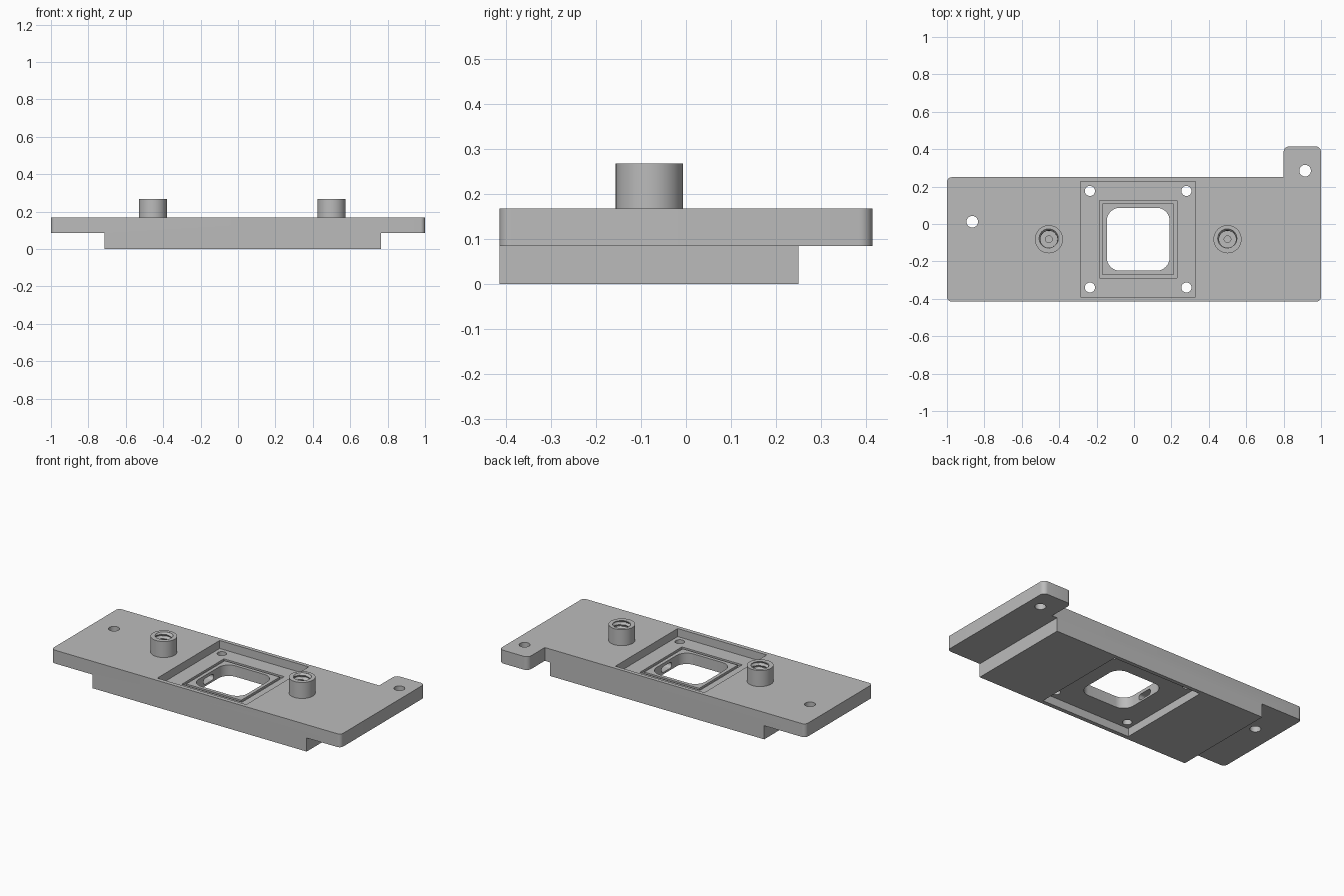
import bpy, bmesh, math
from mathutils import Vector, Matrix

if "Cube" in bpy.data.objects:
    bpy.data.objects.remove(bpy.data.objects["Cube"])

TOP, STEP, BOSS_TOP = 0.168, 0.085, 0.268
CX, CY = 0.0225, -0.0815           # centre of the window and its pockets

grey = bpy.data.materials.new("plain grey")
grey.diffuse_color = (0.5, 0.5, 0.5, 1)
grey.use_nodes = True
grey.node_tree.nodes["Principled BSDF"].inputs["Base Color"].default_value = grey.diffuse_color


def to_object(name, bm):
    bmesh.ops.recalc_face_normals(bm, faces=bm.faces)
    me = bpy.data.meshes.new(name)
    bm.to_mesh(me)
    bm.free()
    me.materials.append(grey)
    ob = bpy.data.objects.new(name, me)
    bpy.context.collection.objects.link(ob)
    return ob


def outline(corners, seg=8):
    """Polygon from (x, y, radius) corners, with the corners filleted."""
    pts = []
    for i, (x, y, r) in enumerate(corners):
        p = Vector((x, y))
        if r == 0:
            pts.append(p)
            continue
        a = (Vector(corners[i - 1][:2]) - p).normalized()
        b = (Vector(corners[(i + 1) % len(corners)][:2]) - p).normalized()
        c = p + (a + b) * r        # right-angled corners only
        for k in range(seg + 1):
            t = math.pi / 2 * k / seg
            pts.append(c - b * r * math.cos(t) - a * r * math.sin(t))
    return pts


def rect(x0, x1, y0, y1, r=0, seg=8):
    return outline([(x0, y0, r), (x1, y0, r), (x1, y1, r), (x0, y1, r)], seg)


def square(half, r=0, seg=8):
    return rect(CX - half, CX + half, CY - half, CY + half, r, seg)


def circle(x, y, r, n=40):
    return [Vector((x + r * math.cos(math.tau * k / n), y + r * math.sin(math.tau * k / n)))
            for k in range(n)]


def prism(name, pts, z0, z1, matrix=None):
    bm = bmesh.new()
    lo = [bm.verts.new((p.x, p.y, z0)) for p in pts]
    hi = [bm.verts.new((p.x, p.y, z1)) for p in pts]
    bm.faces.new(lo[::-1])
    bm.faces.new(hi)
    n = len(pts)
    for i in range(n):
        j = (i + 1) % n
        bm.faces.new((lo[i], lo[j], hi[j], hi[i]))
    if matrix:
        bm.transform(matrix)
    return to_object(name, bm)


def thread(name, x, y, z0, z1, r=0.051, depth=0.006, pitch=0.026, n=40, rows=48):
    """Threaded plug: the radius follows a helical wave."""
    bm = bmesh.new()
    rings = []
    for k in range(rows + 1):
        z = z0 + (z1 - z0) * k / rows
        ring = []
        for i in range(n):
            wave = abs(((z / pitch - i / n) % 1) * 2 - 1) * 2 - 1
            q = r + depth * wave
            a = math.tau * i / n
            ring.append(bm.verts.new((x + q * math.cos(a), y + q * math.sin(a), z)))
        rings.append(ring)
    for lo, hi in zip(rings, rings[1:]):
        for i in range(n):
            j = (i + 1) % n
            bm.faces.new((lo[i], lo[j], hi[j], hi[i]))
    bm.faces.new(rings[0][::-1])
    bm.faces.new(rings[-1])
    return to_object(name, bm)


def combine(target, tool, operation="DIFFERENCE"):
    mod = target.modifiers.new("bool", "BOOLEAN")
    mod.operation, mod.solver, mod.object = operation, "EXACT", tool
    bpy.context.view_layer.objects.active = target
    bpy.ops.object.modifier_apply(modifier=mod.name)
    bpy.data.objects.remove(tool)


# Plate with a tab at the back right corner
plate = prism("mounting_plate", outline([
    (-1, -0.415, 0.025), (1, -0.415, 0.025), (1, 0.415, 0.03),
    (0.8, 0.415, 0.03), (0.8, 0.25, 0), (-1, 0.25, 0.025)]), 0, TOP)

# Stepped underside at both ends
combine(plate, prism("step_cut", rect(-2, -0.715, -1, 1), -1, STEP))
combine(plate, prism("step_cut", rect(0.765, 2, -1, 1), -1, STEP))

# Pockets above and below the window
combine(plate, prism("top_pocket", square(0.3075), 0.118, 1))
combine(plate, prism("bottom_pocket", square(0.3075), -1, 0.05))

# Shallow seal groove around the window
groove = prism("groove", square(0.208), 0.106, 0.2)
combine(groove, prism("groove_core", square(0.19), 0, 0.3))
combine(plate, groove)

# Window
combine(plate, prism("window", square(0.168, 0.07, 12), -1, 1))

# Screw holes in the pocket corners and the plate ends
holes = [(CX + sx * 0.258, CY + sy * 0.258, 0.027) for sx in (-1, 1) for sy in (-1, 1)]
holes += [(-0.865, 0.012, 0.031), (0.915, 0.285, 0.031)]
for x, y, r in holes:
    combine(plate, prism("hole", circle(x, y, r), -1, 1))

# Threaded bosses, each drilled down to a side slot that opens in the window
for side in (-1, 1):
    x = CX + side * 0.4775
    combine(plate, prism("boss", circle(x, CY, 0.075, 64), 0.14, BOSS_TOP), "UNION")
    combine(plate, thread("thread", x, CY, 0.125, 0.29))
    combine(plate, prism("drill", circle(x, CY, 0.018, 24), 0.075, 0.2))
    # slot profile is drawn in y/z and swept along x
    turn = Matrix(((0, 0, 1, 0), (1, 0, 0, CY), (0, 1, 0, 0.08), (0, 0, 0, 1)))
    ends = sorted((CX + side * 0.1, x + side * 0.018))
    combine(plate, prism("slot", rect(-0.05, 0.05, -0.018, 0.018, 0.017, 5), *ends, turn))

plate.select_set(True)
bpy.context.view_layer.objects.active = plate
bpy.ops.object.shade_smooth_by_angle(angle=math.radians(25))
